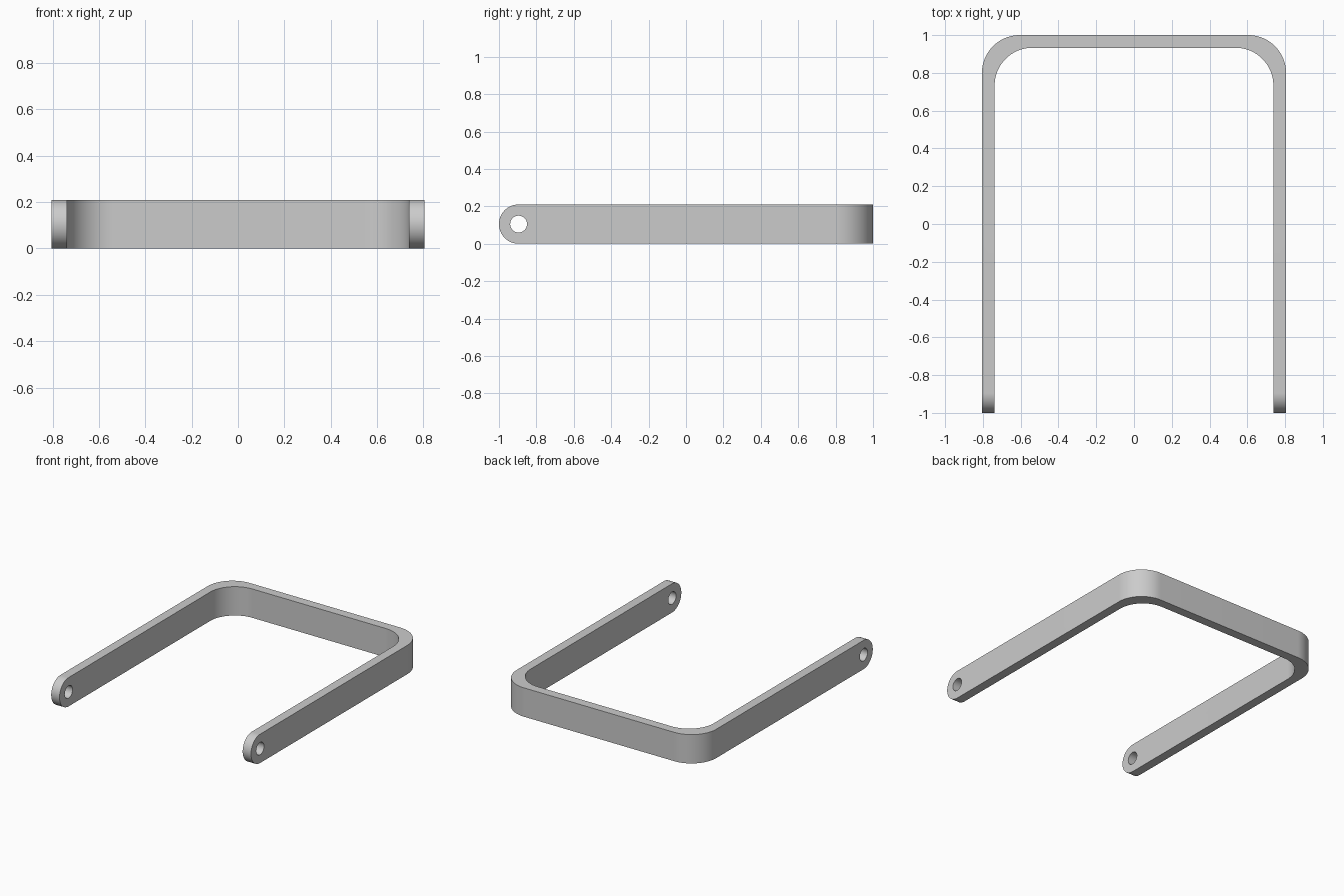
import bpy, bmesh
from math import cos, sin, pi
from mathutils import Vector

cube = bpy.data.objects.get("Cube")
if cube:
    bpy.data.objects.remove(cube, do_unlink=True)

HALF_W, THICK, HEIGHT = 0.805, 0.067, 0.21
CORNER_R, HOLE_R = 0.2, 0.045
END_R = HEIGHT / 2
PIVOT_Y = END_R - 1


def arc(cx, cy, r, start, end, steps=24):
    angles = [start + (end - start) * i / steps for i in range(steps + 1)]
    return [(cx + r * cos(a), cy + r * sin(a)) for a in angles]


def prism(name, outline, to_3d, depth):
    """Extrude a closed 2D outline along the depth vector."""
    bm = bmesh.new()
    face = bm.faces.new([bm.verts.new(to_3d(a, b)) for a, b in outline])
    extruded = bmesh.ops.extrude_face_region(bm, geom=[face])["geom"]
    verts = [v for v in extruded if isinstance(v, bmesh.types.BMVert)]
    bmesh.ops.translate(bm, verts=verts, vec=Vector(depth))
    bmesh.ops.recalc_face_normals(bm, faces=bm.faces)
    mesh = bpy.data.meshes.new(name)
    bm.to_mesh(mesh)
    bm.free()
    obj = bpy.data.objects.new(name, mesh)
    bpy.context.collection.objects.link(obj)
    return obj


def cut(obj, cutter, operation):
    mod = obj.modifiers.new(cutter.name, "BOOLEAN")
    mod.operation, mod.solver, mod.object = operation, "EXACT", cutter
    bpy.ops.object.modifier_apply(modifier=mod.name)
    bpy.data.objects.remove(cutter, do_unlink=True)


def u_side(half_width, back):
    """Plan curve from the right-hand corner round to the left-hand one."""
    x, y = half_width - CORNER_R, back - CORNER_R
    return ([(half_width, -1.1)] + arc(x, y, CORNER_R, 0, pi / 2)
            + arc(-x, y, CORNER_R, pi / 2, pi) + [(-half_width, -1.1)])


# U-shaped band, taller than needed so the side profile trims it
plan = u_side(HALF_W, 1) + u_side(HALF_W - THICK, 1 - THICK)[::-1]
bracket = prism("bracket", plan, lambda x, y: (x, y, -0.05), (0, 0, HEIGHT + 0.1))
bpy.context.view_layer.objects.active = bracket
bracket.select_set(True)

# Rounded arm ends
side = arc(PIVOT_Y, END_R, END_R, pi / 2, 3 * pi / 2, 32) + [(1.1, 0), (1.1, HEIGHT)]
cut(bracket, prism("side_trim", side, lambda y, z: (-1, y, z), (2, 0, 0)), "INTERSECT")

# Pivot holes through both arms
hole = arc(PIVOT_Y, END_R, HOLE_R, 0, 2 * pi, 40)[:-1]
cut(bracket, prism("hole_drill", hole, lambda y, z: (-1, y, z), (2, 0, 0)), "DIFFERENCE")

# Plain grey finish
grey = bpy.data.materials.new("plain_grey")
grey.use_nodes = True
grey.diffuse_color = (0.6, 0.6, 0.6, 1)
grey.node_tree.nodes["Principled BSDF"].inputs["Base Color"].default_value = (0.6, 0.6, 0.6, 1)
bracket.data.materials.clear()
bracket.data.materials.append(grey)
for polygon in bracket.data.polygons:
    polygon.material_index = 0
bpy.ops.object.shade_smooth_by_angle(angle=pi / 6)
